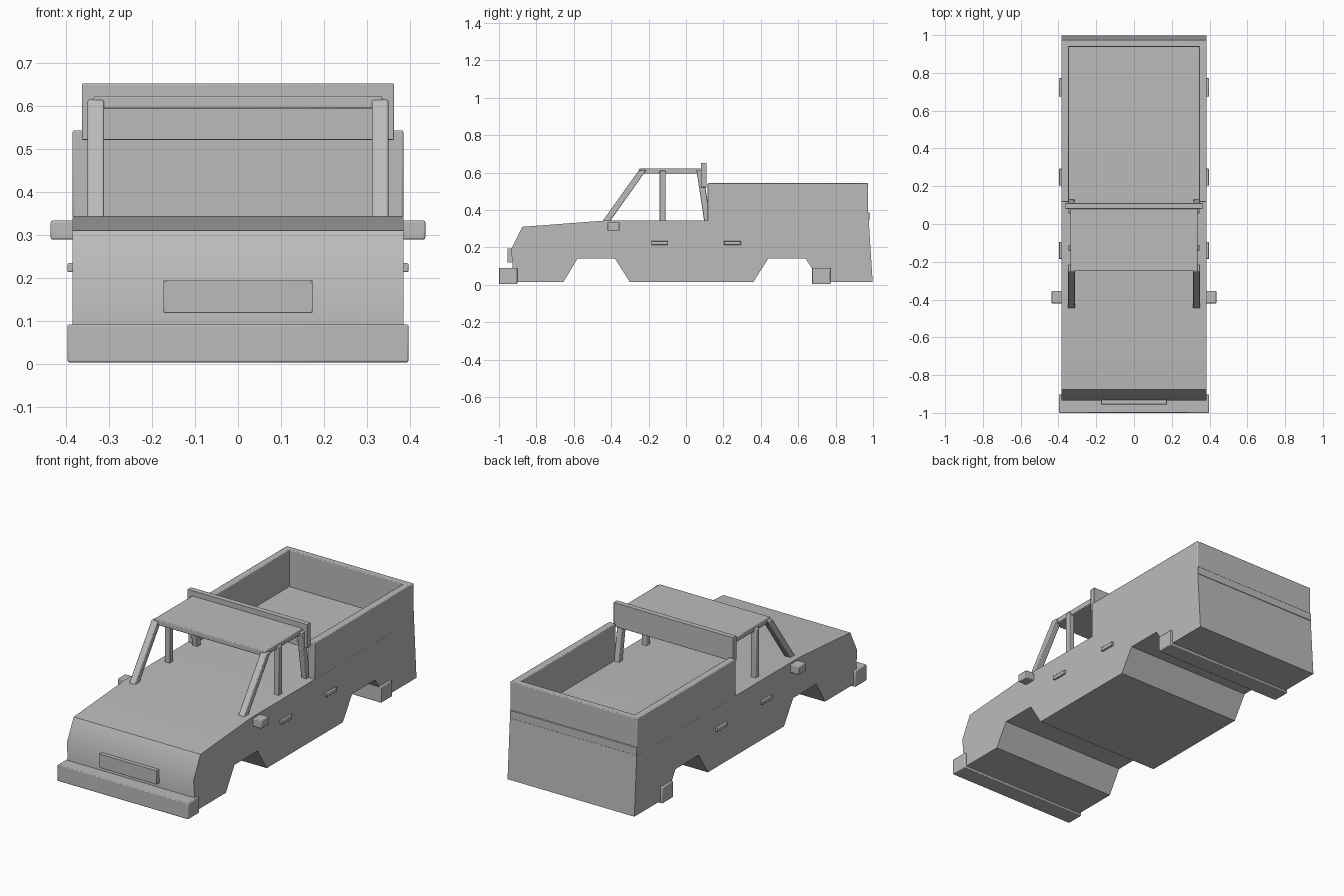
import bpy, bmesh, math
from mathutils import Vector

if "Cube" in bpy.data.objects:
    bpy.data.objects.remove(bpy.data.objects["Cube"])

paint = bpy.data.materials.new("light_grey_paint")
paint.diffuse_color = (0.5, 0.5, 0.5, 1)
paint.use_nodes = True
paint.node_tree.nodes["Principled BSDF"].inputs["Base Color"].default_value = paint.diffuse_color


def finish(name, bm, bevel=0.0):
    bmesh.ops.recalc_face_normals(bm, faces=bm.faces)
    me = bpy.data.meshes.new(name)
    bm.to_mesh(me)
    bm.free()
    me.materials.append(paint)
    ob = bpy.data.objects.new(name, me)
    bpy.context.collection.objects.link(ob)
    if bevel:
        m = ob.modifiers.new("bevel", "BEVEL")
        m.width, m.segments = bevel, 2
        m.limit_method = "ANGLE"
    bpy.ops.object.select_all(action="DESELECT")
    ob.select_set(True)
    bpy.context.view_layer.objects.active = ob
    bpy.ops.object.shade_smooth_by_angle(angle=math.radians(35))
    return ob


def prism(name, profile, x0, x1, bevel=0.0):
    """Side profile of (y, z) points extruded from x0 to x1."""
    bm = bmesh.new()
    face = bm.faces.new([bm.verts.new((x0, y, z)) for y, z in profile])
    ext = bmesh.ops.extrude_face_region(bm, geom=[face])
    verts = [v for v in ext["geom"] if isinstance(v, bmesh.types.BMVert)]
    bmesh.ops.translate(bm, verts=verts, vec=Vector((x1 - x0, 0, 0)))
    return finish(name, bm, bevel)


def box(name, x, y, z, bevel=0.004):
    return prism(name, [(y[0], z[0]), (y[1], z[0]), (y[1], z[1]), (y[0], z[1])],
                 x[0], x[1], bevel)


# Main body with angular wheel arches
prism("truck_body", [
    (-0.92, 0.015), (-0.935, 0.19), (-0.875, 0.31), (-0.435, 0.343),
    (0.977, 0.343), (0.998, 0.015), (0.72, 0.015), (0.64, 0.14),
    (0.44, 0.14), (0.36, 0.015), (-0.30, 0.015), (-0.38, 0.14),
    (-0.58, 0.14), (-0.655, 0.015)], -0.385, 0.385)

# Bumpers and front plate
box("front_bumper", (-0.397, 0.397), (-1.0, -0.902), (0.003, 0.091))
box("rear_bumper", (-0.397, 0.397), (0.675, 0.772), (0.003, 0.091))
box("front_plate", (-0.174, 0.174), (-0.955, -0.915), (0.118, 0.194), 0.002)

# Cab roof and header board
box("cab_roof", (-0.336, 0.336), (-0.25, 0.085), (0.594, 0.623))
box("header_board", (-0.363, 0.363), (0.08, 0.11), (0.521, 0.652), 0.002)

# Tailgate and the strip along its foot
box("tailgate", (-0.385, 0.385), (0.938, 0.974), (0.34, 0.543))
box("tailgate_strip", (-0.385, 0.385), (0.965, 0.980), (0.343, 0.387), 0.002)

# Parts repeated on both sides
for side, s in (("left", -1), ("right", 1)):
    def span(a, b):
        return tuple(sorted((s * a, s * b)))

    box(side + "_bed_wall", span(0.345, 0.385), (0.116, 0.945), (0.34, 0.543))
    box(side + "_mirror", span(0.375, 0.436), (-0.42, -0.355), (0.289, 0.333))
    for i, y in enumerate((-0.14, 0.248)):
        box(f"{side}_door_handle_{i + 1}", span(0.375, 0.397),
            (y - 0.045, y + 0.045), (0.213, 0.234), 0.003)
    # Leaning front, upright middle and leaning rear pillars
    prism(side + "_front_pillar", [(-0.45, 0.335), (-0.41, 0.335),
          (-0.213, 0.612), (-0.25, 0.615)], *span(0.312, 0.35), 0.004)
    box(side + "_middle_pillar", span(0.315, 0.347), (-0.142, -0.11), (0.335, 0.61))
    prism(side + "_rear_pillar", [(0.098, 0.335), (0.132, 0.335),
          (0.09, 0.612), (0.056, 0.612)], *span(0.315, 0.347), 0.004)
